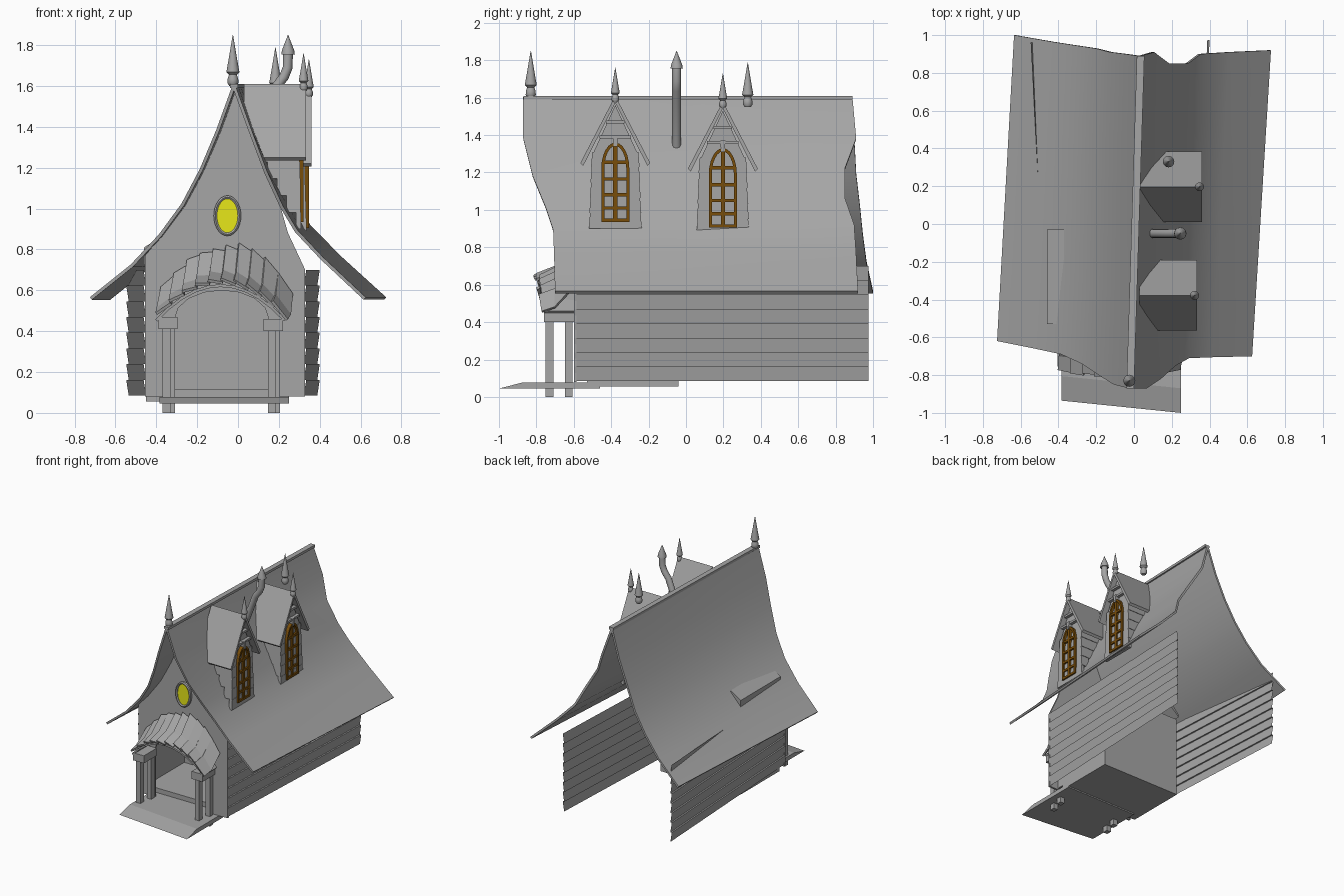
import bpy, bmesh, math, random
from mathutils import Vector

random.seed(4)
cube = bpy.data.objects.get("Cube")
if cube:
    bpy.data.objects.remove(cube, do_unlink=True)


def material(name, rgb):
    m = bpy.data.materials.new(name)
    m.use_nodes = True
    m.diffuse_color = (*rgb, 1)
    m.node_tree.nodes["Principled BSDF"].inputs["Base Color"].default_value = (*rgb, 1)
    return m


GREY = material("plain grey", (0.38, 0.38, 0.38))
YELLOW = material("window yellow", (0.8, 0.8, 0.01))
BROWN = material("lattice brown", (0.19, 0.075, 0.003))


def build(name, verts, faces, mat=GREY, thick=0, smooth=False):
    mesh = bpy.data.meshes.new(name)
    mesh.from_pydata([tuple(v) for v in verts], [], faces)
    bm = bmesh.new()
    bm.from_mesh(mesh)
    bmesh.ops.recalc_face_normals(bm, faces=bm.faces)
    bm.to_mesh(mesh)
    bm.free()
    mesh.materials.append(mat)
    ob = bpy.data.objects.new(name, mesh)
    bpy.context.collection.objects.link(ob)
    if smooth:
        mesh.shade_smooth()
    if thick:
        mod = ob.modifiers.new("thickness", "SOLIDIFY")
        mod.thickness, mod.offset = thick, 0
    if smooth:
        split = ob.modifiers.new("sharp edges", "EDGE_SPLIT")
        split.split_angle = math.radians(40)
    return ob


def loft(name, rings, mat=GREY, closed=True, caps=True, **kw):
    """Join equal-length rings of points into a skin."""
    n = len(rings[0])
    faces = [(r * n + i, r * n + (i + 1) % n, (r + 1) * n + (i + 1) % n, (r + 1) * n + i)
             for r in range(len(rings) - 1) for i in range(n if closed else n - 1)]
    if caps and closed:
        faces += [tuple(range(n)), tuple(range((len(rings) - 1) * n, len(rings) * n))]
    return build(name, [p for ring in rings for p in ring], faces, mat, **kw)


def box(name, x, y, z, mat=GREY):
    return loft(name, [[(a, y[0], z[0]), (a, y[1], z[0]), (a, y[1], z[1]), (a, y[0], z[1])]
                       for a in x], mat)


def along_x(name, yz, x0, x1, mat=GREY):
    return loft(name, [[(x, y, z) for y, z in yz] for x in (x0, x1)], mat)


def along_y(name, xz, y0, y1, mat=GREY):
    return loft(name, [[(x, y, z) for x, z in xz] for y in (y0, y1)], mat)


def turned(name, profile, at, sides=12):
    x, y, z = at
    return loft(name, [[(x + r * math.cos(k * math.tau / sides),
                         y + r * math.sin(k * math.tau / sides), z + h) for k in range(sides)]
                       for r, h in profile], smooth=True)


def finial(name, at, s):
    turned(name, [(r * s, h * s) for r, h in
                  ((.018, 0), (.027, .015), (.026, .035), (.019, .055), (.032, .068),
                   (.021, .13), (.001, .25))], at)


# Flared main roof: front and back edges from ridge to eave, skinned lengthwise
roofs = {
    "roof_right_side": ([(-.02, -.87, 1.6), (-.1, -.85, 1.38), (-.18, -.8, 1.19), (-.27, -.74, 1.02),
                         (-.38, -.69, .87), (-.52, -.66, .72), (-.72, -.62, .56)],
                        [(.03, .89, 1.6), (-.04, .9, 1.38), (-.12, .91, 1.19), (-.2, .93, 1.02),
                         (-.3, .945, .87), (-.43, .965, .72), (-.63, 1.0, .56)]),
    "roof_left_side": ([(-.02, -.87, 1.6), (.06, -.87, 1.38), (.135, -.82, 1.18), (.213, -.75, 1.01),
                        (.285, -.71, .89), (.412, -.705, .755), (.62, -.7, .56)],
                       [(.03, .89, 1.6), (.1, .91, 1.38), (.18, .85, 1.22), (.28, .85, 1.06),
                        (.347, .9, .915), (.5, .91, .76), (.72, .92, .56)])}
for name, (front, back) in roofs.items():
    rows = [[Vector(f).lerp(Vector(b), t) for f, b in zip(front, back)]
            for t in (0, .25, .5, .75, 1)]
    loft(name, rows, closed=False, thick=.016, smooth=True)
loft("ridge_beam", [[(x + d, y, z) for d, z in ((-.02, 1.59), (.02, 1.59), (.02, 1.61), (-.02, 1.61))]
                    for x, y in ((-.02, -.87), (.035, .89))])

# Clapboard side walls: one zigzag sheet each
for name, f, b, s in (("wall_right", (-.45, -.595), (-.535, .96), -1),
                      ("wall_left", (.322, -.595), (.388, .975), 1)):
    n = 8
    rings = []
    for i in range(n):
        for k, out in ((i, 0), (i + 1, .012)):
            z = .085 + .615 * k / n
            rings.append([(f[0] + s * out, f[1], z), (b[0] + s * out, b[1], z)])
    loft(name, rings, closed=False)

# Front gable with an arched door opening
gable = [(-.455, .08), (-.455, .77), (-.37, .87), (-.26, 1.02), (-.17, 1.19), (-.088, 1.38),
         (-.015, 1.57), (.06, 1.37), (.137, 1.18), (.205, 1.02), (.245, .88), (.329, .7),
         (.329, .08), (.15, .08), (.15, .46)]
gable += [(-.08 + .23 * math.cos(a), .46 + .14 * math.sin(a))
          for a in (math.pi * k / 8 for k in range(1, 8))]
gable += [(-.31, .46), (-.31, .08)]
along_y("front_gable", gable, -.6, -.585)

# Entry recess behind the opening
box("entry_back", (-.44, .25), (-.06, -.04), (.09, .7))
box("entry_side_right", (-.445, -.43), (-.585, -.04), (.09, .7))
box("entry_side_left", (.235, .25), (-.585, -.04), (.09, .7))
box("entry_floor", (-.45, .25), (-.53, -.04), (.055, .115))

# Porch slab with a bevelled, skewed front
loft("porch_slab", [[(x, fy, .045), (x, -.46, .045), (x, -.46, .078), (x, fy + .13, .078)]
                    for x, fy in ((-.385, -.935), (.25, -1.0))])


# Round window
def ellipse(rx, rz, n=28):
    return [(-.052 + rx * math.cos(k * math.tau / n), .965 + rz * math.sin(k * math.tau / n))
            for k in range(n)]


loft("round_window_frame", [[(x, y, z) for x, z in ellipse(.051 + r, .083 + r)]
                            for r, y in ((.016, -.595), (.016, -.615), (.008, -.621), (0, -.615), (0, -.595))],
     caps=False, smooth=True)
along_y("round_window_pane", ellipse(.052, .084), -.61, -.602, YELLOW)

# Porch posts and capitals
for side, x, top in (("right", -.34, .47), ("left", .175, .46)):
    for place, y, dx in (("front", -.73, -.01), ("back", -.627, .012)):
        box(f"porch_post_{side}_{place}", (x + dx - .019, x + dx + .019), (y - .021, y + .021), (0, top - .05))
    box(f"porch_capital_{side}", (x - .05, x + .045), (-.76, -.6), (top - .06, top))


# Arched canopy of uneven planks, flaring outward over a soffit
def low(s, up=0, y=-.8):
    return Vector((-.085 + .315 * s, y + .035 * s * s, .635 - .17 * s * s + up))


def middle(s, up=0):
    return Vector((-.075 + .32 * s, -.7, .675 - .185 * s * s + up))


def high(s, up=0):
    return Vector((-.06 + .315 * s, -.605, .8 - .2 * s * s + up))


steps = [-1 + k / 5 for k in range(11)]
loft("canopy_soffit", [[low(s, -.012, -.79), low(s, -.012, -.6)] for s in steps],
     closed=False, thick=.014)
for i, s in enumerate(steps[:-1]):
    e = s + .23
    j = random.uniform(-.015, .02)
    lip = Vector((0, j, 0))
    loft(f"canopy_plank_{i + 1}", [[low(s, .02) + lip, low(e) + lip],
                                   [middle(s, .02), middle(e)],
                                   [high(s, .02 + j), high(e, j)]], closed=False, thick=.014)


# Dormers with siding, steep roof, lattice window and finial
def dormer(tag, yc, xf, dz):
    def yz(pts):
        return [(yc + y, z + dz) for y, z in pts]

    for i in range(5):
        z = .9 + .082 * i
        w = .142 - .003 * i
        along_x(f"{tag}_board_{i + 1}", yz([(-w, z), (w, z), (w - .007, z + .082), (-w + .007, z + .082)]),
                xf - .02 - .046 * i, xf + .006 - .002 * i)
    along_x(f"{tag}_gable", yz([(-.12, 1.3), (.12, 1.3), (0, 1.56)]), .06, xf - .008)
    along_x(f"{tag}_roof", yz([(-.187, 1.25), (0, 1.61), (.187, 1.25), (.172, 1.235), (0, 1.572), (-.172, 1.235)]),
            .03, xf + .03)
    for k, (z, w) in enumerate(((1.39, .085), (1.47, .05))):
        along_x(f"{tag}_collar_{k + 1}", yz([(-w, z - .008), (w, z - .008), (w, z + .008), (-w, z + .008)]),
                xf - .02, xf + .016)
    along_x(f"{tag}_keystone", yz([(-.01, 1.34), (.01, 1.34), (.013, 1.4), (-.013, 1.4)]), xf - .02, xf + .024)

    # Arched lattice
    def outline(w, top, foot):
        arc = [(w * math.cos(math.pi * k / 12), 1.22 + top * math.sin(math.pi * k / 12)) for k in range(13)]
        return yz([(w, foot)] + arc + [(-w, foot)])

    xb, xo = xf - .01, xf + .018
    outer, inner = outline(.075, .14, .935), outline(.059, .122, .953)
    loft(f"{tag}_lattice_frame", [[(x, y, z) for y, z in ring] for x, ring in
                                  ((xb, outer), (xo, outer), (xo, inner), (xb, inner))],
         BROWN, caps=False)
    bars = [(.011, .945, 1.35)] + [(.063 if z < 1.25 else .058, z - .009, z + .009)
                                   for z in (1.01, 1.08, 1.165, 1.255)]
    for k, (w, z0, z1) in enumerate(bars):
        along_x(f"{tag}_lattice_bar_{k + 1}", yz([(-w, z0), (w, z0), (w, z1), (-w, z1)]),
                xb, xo - .003, BROWN)
    finial(f"{tag}_finial", (xf + .018, yc, 1.575 + dz), .74)


dormer("front_dormer", -.378, .303, 0)
dormer("rear_dormer", .197, .329, -.03)

# Rear finial, ridge finial and bent stove pipe
finial("ridge_finial", (-.025, -.83, 1.6), 1)
finial("rear_finial", (.183, .33, 1.55), .95)
path = [(.09, 1.34), (.19, 1.6), (.225, 1.645), (.243, 1.69), (.245, 1.77)]
rings = []
for i, (px, pz) in enumerate(path):
    (ax, az), (bx, bz) = path[max(i - 1, 0)], path[min(i + 1, len(path) - 1)]
    t = Vector((bx - ax, 0, bz - az)).normalized()
    side = Vector((t.z, 0, -t.x))
    rings.append([Vector((px, -.05, pz)) + .024 * (side * math.cos(k * math.tau / 12)
                 + Vector((0, 1, 0)) * math.sin(k * math.tau / 12)) for k in range(12)])
loft("stove_pipe", rings, smooth=True)
turned("stove_pipe_cap", [(.033, 0), (.03, .02), (.001, .095)], (.245, -.05, 1.755))

# Shallow ledge on the right slope
along_y("roof_ledge", [(-.46, .72), (-.37, .8), (-.37, .865), (-.46, .81)], -.53, -.03)
